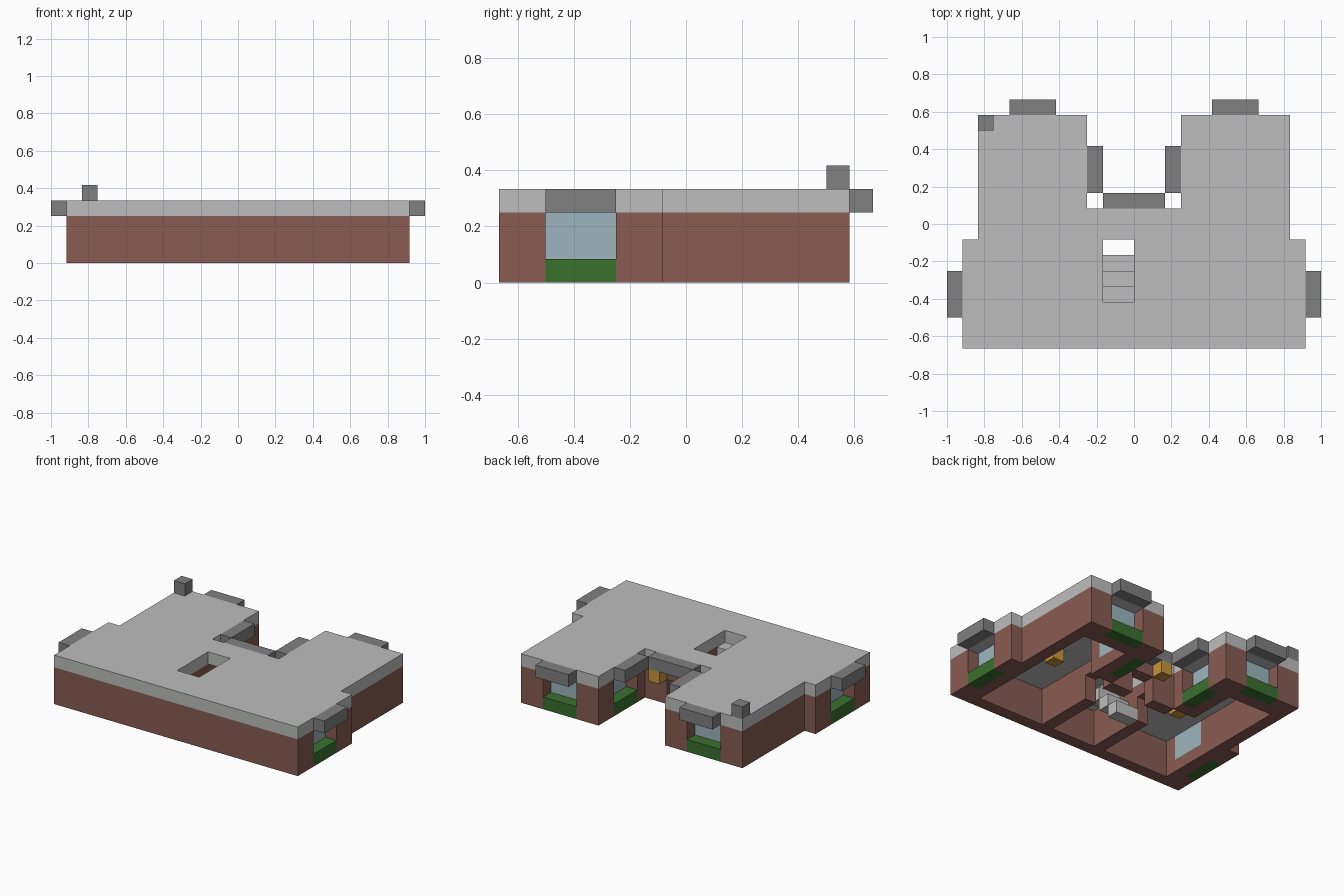
import bpy
import bmesh
from itertools import product
from mathutils import Vector

U = 1 / 12  # one building block

cube = bpy.data.objects.get("Cube")
if cube:
    bpy.data.objects.remove(cube, do_unlink=True)


def material(name, r, g, b):
    m = bpy.data.materials.new(name)
    m.use_nodes = True
    m.diffuse_color = (r, g, b, 1)
    m.node_tree.nodes["Principled BSDF"].inputs["Base Color"].default_value = (r, g, b, 1)
    return m


BRICK = material("brick", 0.246, 0.107, 0.084)
PALE = material("pale_concrete", 0.503, 0.515, 0.503)
DARK = material("dark_stone", 0.216, 0.216, 0.216)
GREEN = material("leaf_green", 0.042, 0.162, 0.027)
GLASS = material("window_glass", 0.337, 0.462, 0.521)
GOLD = material("lamp_gold", 0.58, 0.30, 0.045)


def finish(name, bm, mat):
    mesh = bpy.data.meshes.new(name)
    bm.to_mesh(mesh)
    bm.free()
    mesh.materials.append(mat)
    obj = bpy.data.objects.new(name, mesh)
    bpy.context.collection.objects.link(obj)
    return obj


def mirror(b):
    """The same block range on the other side of the centre line."""
    x0, x1, *rest = b
    return (-x1, -x0, *rest)


def both(*boxes):
    return [*boxes, *map(mirror, boxes)]


def box(name, mat, b):
    """A plain box from block ranges x0, x1, y0, y1, z0, z1."""
    lo, hi = Vector(b[::2]) * U, Vector(b[1::2]) * U
    bm = bmesh.new()
    bmesh.ops.create_cube(bm, size=1)
    for v in bm.verts:
        v.co = (lo + hi) / 2 + v.co * (hi - lo)
    finish(name, bm, mat)


def pair(name, mat, b):
    box("left_" + name, mat, b)
    box("right_" + name, mat, mirror(b))


def cells(boxes):
    return {c for x0, x1, y0, y1, z0, z1 in boxes
            for c in product(range(x0, x1), range(y0, y1), range(z0, z1))}


def masonry(name, mat, solid, cuts):
    """Outer skin of the solid blocks once the cuts are taken away."""
    filled = cells(solid) - cells(cuts)
    bm = bmesh.new()
    for cell in filled:
        for axis, side in product(range(3), (0, 1)):
            step = [0, 0, 0]
            step[axis] = 2 * side - 1
            if tuple(c + s for c, s in zip(cell, step)) in filled:
                continue
            ring = [(0, 0), (1, 0), (1, 1), (0, 1)]
            corners = []
            for p, q in (ring if side else ring[::-1]):
                co = list(cell)
                co[axis] += side
                co[(axis + 1) % 3] += p
                co[(axis + 2) % 3] += q
                corners.append(bm.verts.new(Vector(co) * U))
            bm.faces.new(corners)
    bmesh.ops.remove_doubles(bm, verts=bm.verts, dist=U / 100)
    return finish(name, bm, mat)


def footprint(z0, z1):
    return [(-11, 11, -8, -1, z0, z1), (-10, 10, -1, 1, z0, z1)] + both((3, 10, 1, 7, z0, z1))


# Window bays: planter in the outer wall layer, glass in the inner one
planters = {"side_planter": (10, 11, -6, -3, 0, 1),
            "back_planter": (5, 8, 6, 7, 0, 1),
            "court_planter": (3, 4, 2, 5, 0, 1)}
panes = {"side_window": (9, 10, -6, -3, 1, 3),
         "back_window": (5, 8, 5, 6, 1, 3),
         "court_window": (4, 5, 2, 5, 1, 3)}
canopies = {"side_canopy": (11, 12, -6, -3, 3, 4),
            "back_canopy": (5, 8, 7, 8, 3, 4),
            "court_canopy": (2, 3, 2, 5, 3, 4)}
for parts, mat in ((planters, GREEN), (panes, GLASS), (canopies, DARK)):
    for part, b in parts.items():
        pair(part, mat, b)

# Brick walls with rooms, window bays and doorways cut out
rooms = [(-2, 2, -7, 0, 0, 3)] + both((3, 9, -7, 1, 0, 3), (5, 9, 1, 5, 0, 3))
bays = both(*[(*b[:4], 0, 3) for b in planters.values()], *panes.values())
doorways = [(-1, 1, 0, 1, 0, 2)] + both((2, 3, -2, 0, 0, 2))
masonry("walls", BRICK, footprint(0, 3), rooms + bays + doorways)

# Flat roof with the stairwell opening
masonry("roof", PALE, footprint(3, 4), [(-2, 0, -5, -1, 3, 4)])

# Steps climbing to the roof
for i in range(3):
    box(f"stair_step_{i + 1}", PALE, (-2, 0, -3 - i, -2 - i, i, i + 1))

# Door canopy, chimney and lamps
box("door_canopy", DARK, (-2, 2, 1, 2, 3, 4))
box("chimney", DARK, (-10, -9, 6, 7, 4, 5))
pair("door_lamp", GOLD, (1, 2, 1, 2, 2, 3))
pair("room_lamp", GOLD, (5.5, 6.5, -2.5, -1.5, 2, 3))
